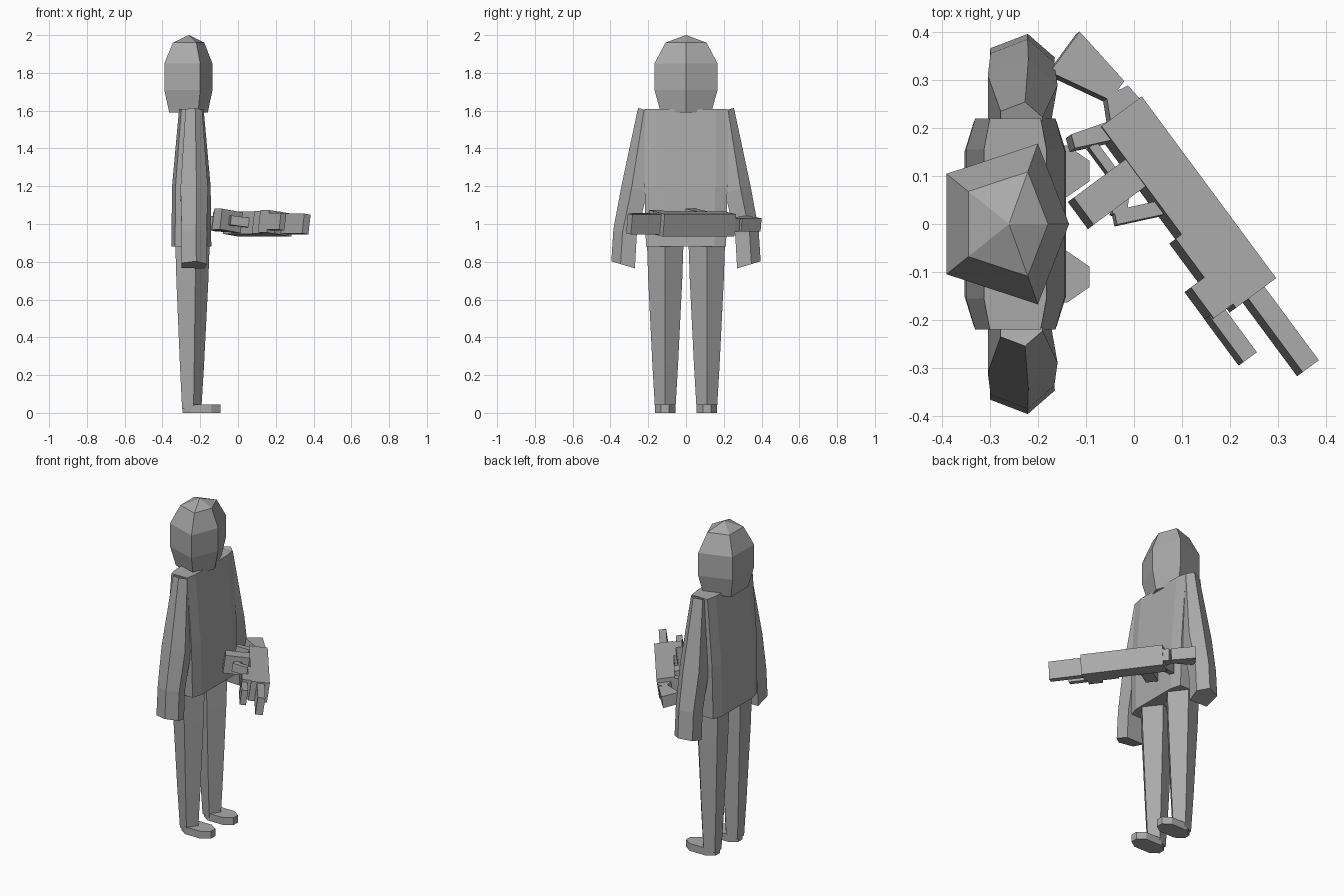
import bpy
import bmesh
from math import sin, cos, radians
from mathutils import Vector

cube = bpy.data.objects.get("Cube")
if cube:
    bpy.data.objects.remove(cube, do_unlink=True)

grey = bpy.data.materials.new("plain grey")
grey.use_nodes = True
colour = (.4, .4, .4, 1)
grey.diffuse_color = colour
grey.node_tree.nodes["Principled BSDF"].inputs["Base Color"].default_value = colour


def loft(name, rings):
    """Skin a stack of rings with flat faces and cap both ends."""
    bm = bmesh.new()
    layers = [[bm.verts.new(point) for point in ring] for ring in rings]
    for low, high in zip(layers, layers[1:]):
        for i in range(len(low)):
            bm.faces.new((low[i - 1], low[i], high[i], high[i - 1]))
    bm.faces.new(layers[0])
    bm.faces.new(layers[-1])
    bmesh.ops.recalc_face_normals(bm, faces=bm.faces)
    mesh = bpy.data.meshes.new(name)
    bm.to_mesh(mesh)
    bm.free()
    mesh.materials.append(grey)
    obj = bpy.data.objects.new(name, mesh)
    bpy.context.collection.objects.link(obj)
    return obj


def mirrored(*half):
    """Complete a half turn of corner angles with its reflection."""
    return list(half) + [-angle for angle in reversed(half) if angle]


def ring(angles, centre, depth, width, slope=0, side=1):
    """One horizontal cross-section with corners at the given angles."""
    x, y, z = centre
    corners = []
    for angle in map(radians, angles):
        across = width * sin(angle)
        corners.append((x + depth * cos(angle), side * (y + across), z + slope * across))
    return corners


# Head: five-sided, with a ridge down the face and a pointed crown
head_angles = mirrored(0, 58, 148)
head_levels = [(1.59, .8), (1.71, 1), (1.85, 1), (1.96, .65), (2, .01)]
loft("head", [ring(head_angles, (-.26 - .013 * size, 0, z), .138 * size, .197 * size)
              for z, size in head_levels])

# Torso: broad slab with bevelled corners, thinner at the shoulders
torso_angles = mirrored(30, 45, 135, 150)
torso_levels = [(.88, .122, .3), (1.2, .118, .31), (1.61, .075, .31)]
loft("torso", [ring(torso_angles, (-.247, 0, z), depth, width)
               for z, depth, width in torso_levels])

arm_angles = [216, 144, 78, 20, -40]
arm_levels = [(.78, .32, .077), (.95, .31, .076), (1.18, .26, .083), (1.6, .205, .05)]
leg_angles = mirrored(0, 75, 145)
leg_levels = [(.02, .056), (.25, .07), (.7, .093), (.9, .1)]
foot_angles = mirrored(20, 60, 120, 160)

for label, side in (("left", 1), ("right", -1)):
    # Arm: sleeve with an outer ridge, open hand end cut at a slant
    loft(label + "_arm", [ring(arm_angles, (-.237, y, z), size, size, .3, side)
                          for z, y, size in arm_levels])

    # Leg: tapered, with a ridge down the front
    loft(label + "_leg", [ring(leg_angles, (-.25, .11, z), size, size, 0, side)
                          for z, size in leg_levels])

    # Foot: thin sole with a narrowed toe
    loft(label + "_foot", [ring(foot_angles, (-.193, .11, z), .107, .062, 0, side)
                           for z in (0, .045)])


def gun_bar(name, start, end, start_width, end_width, thickness=.12):
    """A flat bar in the plane of the gun, which runs along its own x axis."""
    start, end = Vector(start), Vector(end)
    across = (end - start).normalized().orthogonal() / 2
    outline = [start + across * start_width, end + across * end_width,
               end - across * end_width, start - across * start_width]
    bar = loft("gun_" + name, [[(p.x, -p.y, z) for p in outline]
                               for z in (-thickness / 2, thickness / 2)])
    bar.location = (.009, .26, .993)
    bar.rotation_euler = (radians(-8), 0, radians(-53.5))


# Gun: main length, from butt to muzzle
gun_bar("butt", (-.17, .07), (-.04, .03), .105, .05, .07)
gun_bar("neck", (-.04, .03), (.01, .04), .05, .08, .07)
gun_bar("body", (0, .052), (.47, .052), .105, .105)
gun_bar("handguard", (.28, .06), (.39, .06), .12, .12)
gun_bar("lug", (.38, .09), (.46, .09), .13, .13)
gun_bar("barrel", (.46, .05), (.66, .05), .042, .042, .105)
gun_bar("prong", (.45, .14), (.57, .14), .035, .035, .09)

# Gun: pieces hanging towards the body
gun_bar("grip", (.02, .09), (-.01, .17), .04, .03, .1)
gun_bar("trigger_guard", (.02, .137), (.09, .137), .02, .02, .05)
gun_bar("magazine", (.12, .1), (.12, .24), .07, .07, .11)
gun_bar("strap", (.21, .1), (.17, .19), .03, .03, .05)
gun_bar("strap_end", (.17, .18), (.14, .15), .03, .03, .05)
